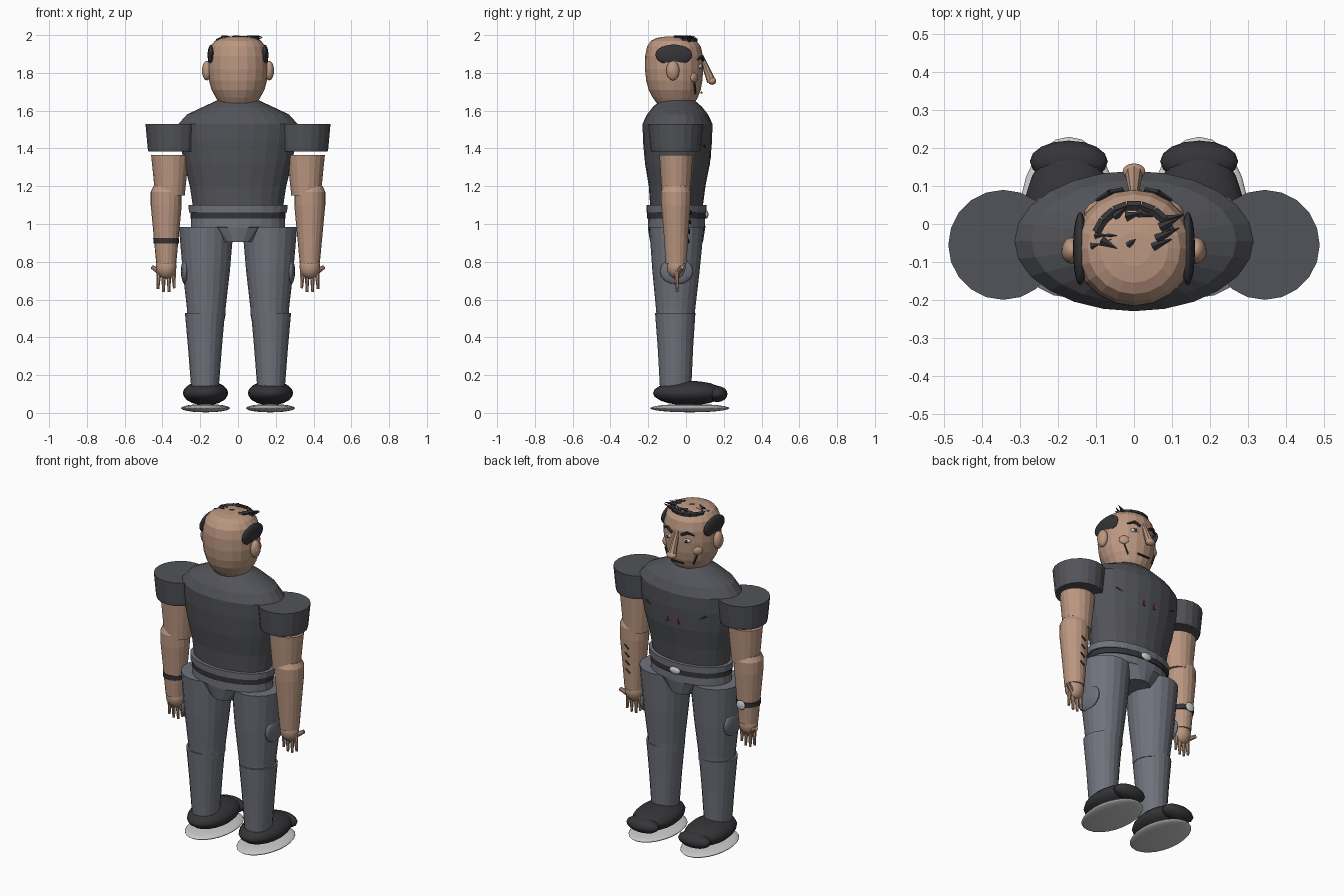
import bpy, bmesh, math
from mathutils import Vector, Matrix


def material(name, rgb):
    m = bpy.data.materials.new(name)
    m.diffuse_color = (*rgb, 1)
    return m


SKIN = material("skin", (0.50, 0.31, 0.22))
SHIRT = material("shirt_cloth", (0.085, 0.087, 0.10))
PANTS = material("trouser_cloth", (0.16, 0.17, 0.20))
DARK = material("dark", (0.035, 0.035, 0.04))
PALE = material("pale", (0.65, 0.65, 0.62))
RED = material("red", (0.20, 0.02, 0.03))


def finish(name, bm, mat, smooth=False):
    bmesh.ops.recalc_face_normals(bm, faces=bm.faces)
    for f in bm.faces:
        f.smooth = smooth
    me = bpy.data.meshes.new(name)
    bm.to_mesh(me)
    bm.free()
    ob = bpy.data.objects.new(name, me)
    me.materials.append(mat)
    bpy.context.collection.objects.link(ob)
    return ob


def loft(name, sections, mat, cx=0, n=20):
    """Stack of elliptical rings: (z, rx, ry, centre_y)."""
    bm = bmesh.new()
    rings = []
    for z, rx, ry, cy in sections:
        rings.append([bm.verts.new((cx + rx * math.cos(2 * math.pi * i / n),
                                    cy + ry * math.sin(2 * math.pi * i / n), z)) for i in range(n)])
    for a, b in zip(rings, rings[1:]):
        for i in range(n):
            bm.faces.new((a[i], a[(i + 1) % n], b[(i + 1) % n], b[i]))
    bm.faces.new(rings[0])
    bm.faces.new(rings[-1])
    return finish(name, bm, mat)


def ball(name, c, r, mat, n=16, rot=(0, 0, 0)):
    bm = bmesh.new()
    bmesh.ops.create_uvsphere(bm, u_segments=n, v_segments=max(6, n // 2), radius=1)
    ob = finish(name, bm, mat, True)
    ob.location, ob.scale, ob.rotation_euler = c, r, rot
    return ob


def cone(name, p, q, r1, r2, mat, n=8):
    p, q = Vector(p), Vector(q)
    d = q - p
    bm = bmesh.new()
    m = Matrix.Translation((p + q) / 2) @ d.to_track_quat('Z', 'Y').to_matrix().to_4x4()
    bmesh.ops.create_cone(bm, cap_ends=True, segments=n, radius1=r1, radius2=r2,
                          depth=d.length, matrix=m)
    return finish(name, bm, mat)


# Torso, waist and pelvis
loft("torso", [(1.05, .235, .135, -.05), (1.10, .24, .14, -.05), (1.20, .255, .15, -.047),
               (1.32, .285, .172, -.045), (1.44, .308, .183, -.045), (1.53, .315, .185, -.045),
               (1.58, .27, .162, -.045), (1.62, .185, .13, -.045), (1.655, .11, .09, -.045)],
     SHIRT, n=24)
loft("pelvis", [(.905, .10, .14, -.05), (.98, .20, .152, -.05), (.985, .25, .152, -.05),
                (1.07, .247, .15, -.05)], PANTS, n=24)
loft("belt", [(1.03, .252, .157, -.05), (1.062, .25, .157, -.05)], DARK, n=24)
loft("waistband", [(1.062, .26, .158, -.05), (1.10, .262, .16, -.05)], PANTS, n=24)
ball("buckle", (0, .105, 1.05), (.035, .014, .022), PALE)

# Head and its centred features
loft("head", [(1.64, .10, .10, -.055), (1.67, .118, .12, -.057), (1.71, .14, .138, -.06),
              (1.76, .154, .149, -.062), (1.82, .16, .154, -.063), (1.89, .157, .153, -.063),
              (1.94, .145, .142, -.064), (1.97, .122, .12, -.065), (1.985, .09, .09, -.065),
              (1.992, .045, .045, -.065)], SKIN, n=20)
cone("nose_bridge", (0, .08, 1.89), (0, .135, 1.755), .012, .024, SKIN)
ball("nose_tip", (0, .138, 1.757), (.03, .022, .02), SKIN)
cone("mouth", (-.04, .082, 1.695), (.04, .082, 1.695), .006, .006, DARK, 6)

# Thin hair: a fringe arc and short spikes swept over the top
arc = [(math.radians(a), 0) for a in range(20, 161, 20)]
pts = [(.105 * math.cos(a), -.06 + .11 * math.sin(a), 1.974) for a, _ in arc]
for i, (p, q) in enumerate(zip(pts, pts[1:])):
    cone(f"fringe_{i}", p, q, .014, .014, DARK, 6)
spikes = [(-.11, -.06, .05, .02), (-.10, -.03, .055, .0), (-.085, -.045, .04, -.02),
          (-.05, .02, .03, .025), (-.02, .02, .04, .01), (.01, .03, .04, -.01),
          (.06, -.04, .06, .03), (.07, -.01, .055, .03), (.08, .01, .05, .015),
          (.05, -.06, .05, .02), (-.015, -.055, .02, .015)]
for i, (x, y, dx, dy) in enumerate(spikes):
    z = 1.985 - .9 * max(0, math.hypot(x, y + .065) - .09)
    cone(f"hair_spike_{i}", (x, y, z), (x + dx, y + dy, min(1.995, z + .022)), .014, .001, DARK, 5)

for s, side in ((-1, "left"), (1, "right")):
    # Face and side hair
    ball(f"{side}_ear", (s * .165, -.07, 1.812), (.026, .035, .052), SKIN)
    ball(f"{side}_earlobe", (s * .178, -.075, 1.81), (.014, .02, .03), SKIN, 12)
    ball(f"{side}_side_hair", (s * .142, -.065, 1.895), (.019, .097, .055), DARK, 20)
    ball(f"{side}_eye", (s * .06, .076, 1.835), (.024, .012, .012), PALE, 12, (0, 0, -s * .3))
    ball(f"{side}_pupil", (s * .06, .086, 1.835), (.009, .006, .009), DARK, 8)
    cone(f"{side}_brow_inner", (s * .03, .09, 1.868), (s * .065, .082, 1.885), .008, .009, DARK, 6)
    cone(f"{side}_brow_outer", (s * .065, .082, 1.885), (s * .10, .062, 1.87), .009, .004, DARK, 6)
    ball(f"{side}_cheek", (s * .105, .042, 1.775), (.03, .016, .026), SKIN, 12, (0, 0, -s * .6))
    cone(f"{side}_jaw_line", (s * .105, .045, 1.745), (s * .085, .05, 1.69), .006, .005, DARK, 6)

    # Sleeve, arm and hand
    loft(f"{side}_sleeve", [(1.385, .13, .13, -.055), (1.40, .133, .133, -.055),
                            (1.53, .145, .145, -.055)], SHIRT, s * .345)
    loft(f"{side}_upper_arm", [(1.15, .078, .075, -.053), (1.365, .10, .09, -.052)], SKIN, s * .36, 18)
    loft(f"{side}_forearm", [(.79, .053, .056, -.052), (.95, .068, .066, -.053),
                             (1.10, .082, .078, -.054), (1.17, .082, .08, -.054),
                             (1.20, .068, .066, -.054)], SKIN, s * .38, 18)
    ball(f"{side}_palm", (s * .38, -.052, .775), (.055, .05, .065), SKIN)
    for i, (dx, tip) in enumerate(((-.037, .66), (-.013, .64), (.013, .64), (.038, .655))):
        cone(f"{side}_finger_{i}", (s * (.38 + dx), -.05, .76), (s * (.38 + dx * 1.15), -.047, tip),
             .015, .007, SKIN)
    cone(f"{side}_thumb", (s * .41, -.04, .745), (s * .455, -.02, .772), .017, .011, SKIN)

    # Trouser legs and pockets
    loft(f"{side}_thigh", [(.50, .10, .10, -.055), (.55, .102, .104, -.055), (.75, .125, .125, -.053),
                           (.985, .145, .145, -.05)], PANTS, s * .168)
    loft(f"{side}_shin", [(.13, .073, .083, -.055), (.35, .09, .094, -.056),
                          (.53, .106, .107, -.057)], PANTS, s * .175)
    ball(f"{side}_pocket", (s * .28, -.05, .75), (.022, .088, .07), PANTS)

    # Shoe
    ball(f"{side}_sole", (s * .172, .02, .025), (.13, .21, .022), PALE, 24)
    ball(f"{side}_shoe", (s * .172, .015, .105), (.12, .19, .065), DARK, 20)
    ball(f"{side}_toe_cap", (s * .172, .165, .10), (.103, .055, .043), DARK, 16)

    # Small chest mark and shirt crease
    cone(f"{side}_chest_mark", (s * .035, .122, 1.35), (s * .035, .129, 1.395), .013, .002, RED, 5)
    cone(f"{side}_shirt_crease", (s * .10, .115, 1.37), (s * .20, .092, 1.42), .005, .005, DARK, 5)

# Watch on one wrist
loft("watch_strap", [(.897, .067, .069, -.052), (.925, .069, .07, -.052)], DARK, -.38, 18)
ball("watch_face", (-.38, .022, .911), (.03, .01, .028), PALE)

# Ink marks on the other forearm
for i in range(4):
    z = .90 + i * .05
    cone(f"arm_ink_{i}", (.365, .013 + i * .004, z), (.39, .013 + i * .004, z + .022), .005, .004, DARK, 5)
